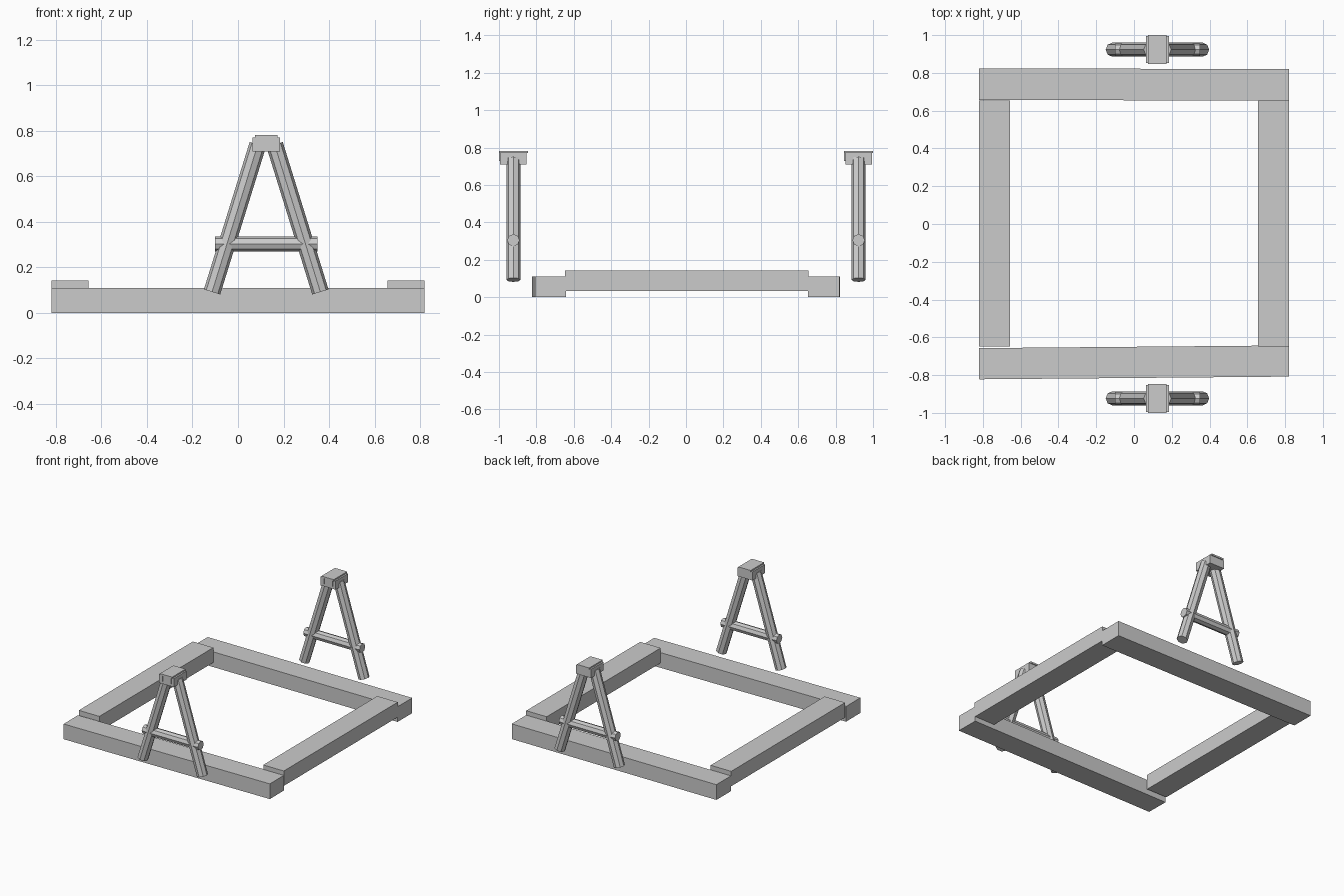
import bpy, math
from mathutils import Vector

if "Cube" in bpy.data.objects:
    bpy.data.objects.remove(bpy.data.objects["Cube"])

grey = bpy.data.materials.new("plain grey")
grey.diffuse_color = (0.6, 0.6, 0.6, 1)
grey.use_nodes = True
grey.node_tree.nodes["Principled BSDF"].inputs["Base Color"].default_value = grey.diffuse_color


def finish(ob, name):
    ob.name = name
    ob.data.materials.append(grey)
    return ob


def box(name, x0, x1, y0, y1, z0, z1, turn=0):
    bpy.ops.mesh.primitive_cube_add(
        size=1, location=((x0 + x1) / 2, (y0 + y1) / 2, (z0 + z1) / 2))
    ob = bpy.context.object
    ob.scale = (x1 - x0, y1 - y0, z1 - z0)
    ob.rotation_euler.z = math.radians(turn)
    return finish(ob, name)


def rod(name, a, b, radius):
    a, b = Vector(a), Vector(b)
    bpy.ops.mesh.primitive_cylinder_add(
        vertices=8, radius=radius, depth=(b - a).length, location=(a + b) / 2)
    ob = bpy.context.object
    ob.rotation_euler = (0, math.atan2(b.x - a.x, b.z - a.z), 0)
    return finish(ob, name)


# Square frame: low end beams, slightly raised side beams
box("front_beam", -0.82, 0.82, -0.815, -0.65, 0, 0.11, 0.5)
box("back_beam", -0.82, 0.82, 0.655, 0.822, 0, 0.11, -0.15)
for side, s in (("left", -1), ("right", 1)):
    x0, x1 = sorted((s * 0.656, s * 0.82))
    box(side + "_beam", x0, x1, -0.648, 0.655, 0.034, 0.142)

# Two A-shaped stands, both facing the front
CX = 0.124
for where, y in (("front", -0.923), ("back", 0.923)):
    for side, s in (("left", -1), ("right", 1)):
        rod(f"{where}_{side}_leg", (CX + s * 0.238, y, 0.0925),
            (CX + s * 0.037, y, 0.74), 0.0375)
        # Strap ends hanging down the front of the cap
        sx = CX + s * 0.034
        box(f"{where}_{side}_strap", sx - 0.006, sx + 0.006,
            y - 0.077, y - 0.068, 0.728, 0.775)
    rod(where + "_crossbar", (CX - 0.225, y, 0.304), (CX + 0.225, y, 0.304), 0.033)
    box(where + "_cap", CX - 0.06, CX + 0.06, y - 0.071, y + 0.071, 0.71, 0.772)
    box(where + "_cap_plate", CX - 0.049, CX + 0.049, y - 0.077, y + 0.077, 0.77, 0.782)
